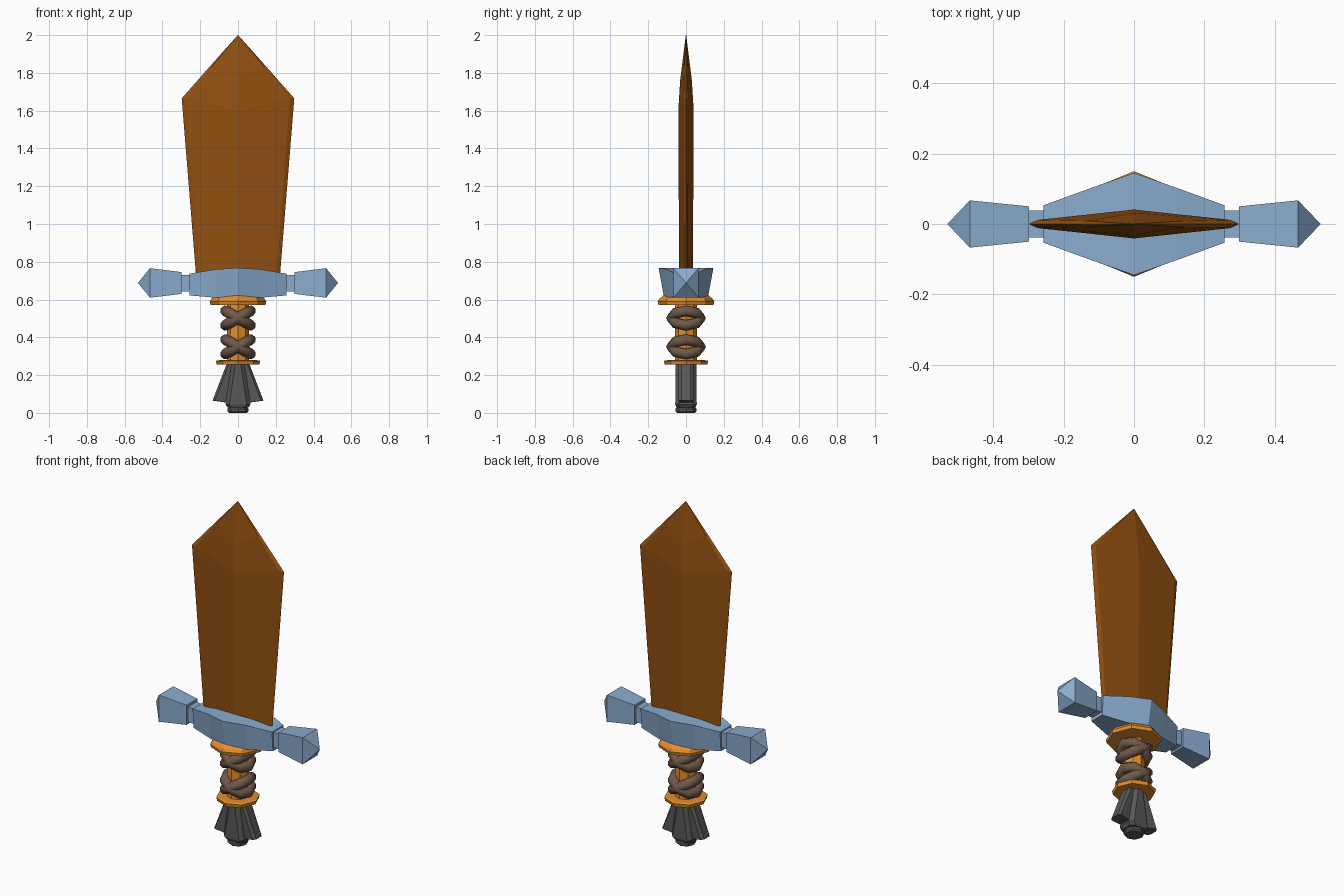
import bpy, bmesh, math

if "Cube" in bpy.data.objects:
    bpy.data.objects.remove(bpy.data.objects["Cube"])


def material(name, rgb):
    m = bpy.data.materials.new(name)
    lin = [((c / 255 + 0.055) / 1.055) ** 2.4 for c in rgb]
    m.diffuse_color = (*lin, 1)
    m.use_nodes = True
    m.node_tree.nodes["Principled BSDF"].inputs["Base Color"].default_value = m.diffuse_color
    return m


BROWN = material("blade_brown", (146, 80, 16))
BLUE = material("steel_blue", (138, 172, 206))
GOLD = material("gold_orange", (228, 142, 44))
LEATHER = material("leather_brown", (112, 90, 75))
GREY = material("dark_grey", (88, 88, 88))


def loft(name, rings, mat):
    """Skin a list of equal-length closed rings and cap both ends."""
    bm = bmesh.new()
    vs = [[bm.verts.new(p) for p in r] for r in rings]
    n = len(rings[0])
    for a, b in zip(vs, vs[1:]):
        for i in range(n):
            j = (i + 1) % n
            bm.faces.new((a[i], a[j], b[j], b[i]))
    bm.faces.new(vs[0])
    bm.faces.new(vs[-1])
    bmesh.ops.remove_doubles(bm, verts=bm.verts, dist=0.0003)
    bmesh.ops.recalc_face_normals(bm, faces=bm.faces)
    me = bpy.data.meshes.new(name)
    bm.to_mesh(me)
    bm.free()
    me.materials.append(mat)
    ob = bpy.data.objects.new(name, me)
    bpy.context.collection.objects.link(ob)
    return ob


def turned(name, profile, mat, sides=8):
    """Stack of regular polygons from (radius, z) pairs."""
    return loft(name, [[(r * math.cos(i * math.tau / sides),
                         r * math.sin(i * math.tau / sides), z)
                        for i in range(sides)] for r, z in profile], mat)


# Blade: flattened diamond section with a small edge bevel
def blade_ring(w, t, z, zs):
    e = t * 0.28
    half = [(-w, 0, zs), (-0.92 * w, -e, zs), (0, -t, z), (0.92 * w, -e, zs)]
    return half + [(-x, -y, q) for x, y, q in half]


loft("blade", [blade_ring(0.22, 0.036, 0.70, 0.70),
               blade_ring(0.298, 0.041, 1.60, 1.665),
               blade_ring(0.15, 0.031, 1.76, 1.833),
               blade_ring(0.001, 0.001, 2.0, 2.0)], BROWN)


# Guard: sections along x as (x, top half depth, bottom half depth, z low, z high)
def section(x, yt, yb, z0, z1):
    return [(x, -yb, z0), (x, yb, z0), (x, yt, z1), (x, -yt, z1)]


half = [(0.257, 0.053, 0.044, 0.622, 0.737), (0.12, 0.103, 0.084, 0.61, 0.76)]
loft("guard_block",
     [section(-x, *r) for x, *r in half]
     + [section(0, 0.145, 0.116, 0.61, 0.768)]
     + [section(x, *r) for x, *r in reversed(half)], BLUE)

for s, side in ((-1, "left"), (1, "right")):
    loft("guard_neck_" + side,
         [section(s * x, 0.038, 0.038, 0.642, 0.73) for x in (0.24, 0.31)], BLUE)
    loft("guard_end_" + side,
         [section(s * 0.298, 0.05, 0.05, 0.63, 0.745),
          section(s * 0.466, 0.067, 0.067, 0.61, 0.766),
          section(s * 0.53, 0.0001, 0.0001, 0.6879, 0.688)], BLUE)

# Grip core and its two collars
turned("grip", [(0.058, 0.26), (0.058, 0.60)], GOLD)
turned("upper_collar", [(0.146, 0.572), (0.15, 0.59), (0.14, 0.605), (0.115, 0.625)], GOLD)
turned("lower_collar", [(0.112, 0.255), (0.117, 0.275), (0.10, 0.279)], GOLD)

# Crossed leather wraps: pairs of tilted rings
for z in (0.35, 0.502):
    for tilt in (-30, 30):
        bpy.ops.mesh.primitive_torus_add(
            major_segments=8, minor_segments=8, major_radius=0.076,
            minor_radius=0.029, location=(0, 0, z),
            rotation=(0, math.radians(tilt), 0))
        wrap = bpy.context.object
        wrap.name = "leather_wrap"
        wrap.data.materials.append(LEATHER)
        bpy.ops.object.shade_smooth()


# Pommel: chamfered flaring centre, two side fins and a foot
def chamfered(w, d, z, c=0.02):
    q = [(w, d - c), (w - c, d), (c - w, d), (-w, d - c)]
    return [(x, y, z) for x, y in q] + [(-x, -y, z) for x, y in q]


loft("pommel_centre", [chamfered(0.034, 0.055, 0.262), chamfered(0.066, 0.057, 0.045),
                       chamfered(0.055, 0.05, 0.028)], GREY)
for s, side in ((-1, "left"), (1, "right")):
    def fin(x0, x1, z0, z1, d=0.032):
        return [(s * x0, -d, z0), (s * x1 - s * 0.012, -d - 0.008, z1), (s * x1, -d + 0.008, z1),
                (s * x1, d - 0.008, z1), (s * x1 - s * 0.012, d + 0.008, z1), (s * x0, d, z0)]
    loft("pommel_fin_" + side, [fin(0.01, 0.06, 0.26, 0.26),
                                fin(0.03, 0.135, 0.05, 0.065)], GREY)
turned("pommel_foot", [(0.047, 0), (0.056, 0.008), (0.056, 0.02), (0.048, 0.03)], GREY)
